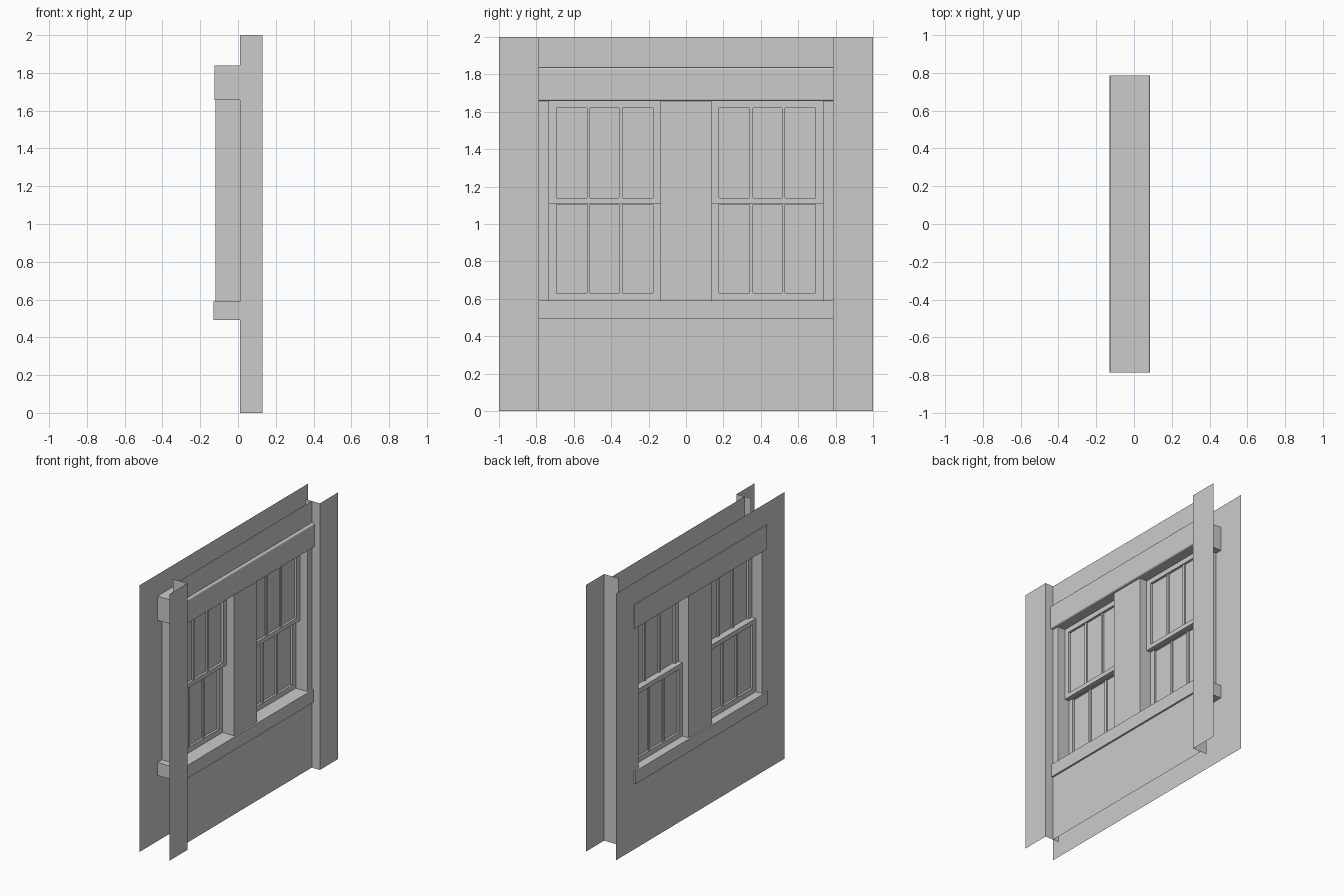
import bpy, bmesh

if "Cube" in bpy.data.objects:
    bpy.data.objects.remove(bpy.data.objects["Cube"])

X_OUT, X_IN, X_PIER = -0.118, 0.063, 0.13   # depth of the outer skin, inner skin, piers
Y_BAY, Y_REV, Y_MUL = 0.785, 0.733, 0.137   # half widths of bay, opening, mullion
Z_SILL, Z_HEAD = 0.59, 1.657


def finish(name, bm):
    mesh = bpy.data.meshes.new(name)
    bm.to_mesh(mesh)
    bm.free()
    ob = bpy.data.objects.new(name, mesh)
    bpy.context.collection.objects.link(ob)
    return ob


def add_box(bm, x, y, z):
    v = [bm.verts.new((a, b, c)) for a in x for b in y for c in z]
    for f in ((0, 1, 3, 2), (4, 6, 7, 5), (0, 4, 5, 1), (2, 3, 7, 6), (0, 2, 6, 4), (1, 5, 7, 3)):
        bm.faces.new([v[i] for i in f])


def x_sheet(bm, x, y, z, facing):
    pts = [(x, y[0], z[0]), (x, y[1], z[0]), (x, y[1], z[1]), (x, y[0], z[1])]
    bm.faces.new([bm.verts.new(p) for p in pts[::facing]])


def y_sheet(bm, y, x, z, facing):
    pts = [(x[0], y, z[0]), (x[1], y, z[0]), (x[1], y, z[1]), (x[0], y, z[1])]
    bm.faces.new([bm.verts.new(p) for p in pts[::facing]])


def wall_skin(name, x, half, facing):
    # thin wall with a window opening
    bm = bmesh.new()
    x_sheet(bm, x, (-half, -Y_REV), (0, 2), facing)
    x_sheet(bm, x, (Y_REV, half), (0, 2), facing)
    x_sheet(bm, x, (-Y_REV, Y_REV), (0, 0.5), facing)
    x_sheet(bm, x, (-Y_REV, Y_REV), (1.83, 2), facing)
    finish(name, bm)


wall_skin("outer_wall", X_OUT, 1.0, -1)
wall_skin("inner_wall", X_IN, Y_BAY, 1)

# piers with their returns, and the window reveals
for side, tag in ((-1, "left"), (1, "right")):
    bm = bmesh.new()
    x_sheet(bm, X_PIER, sorted((side * Y_BAY, side)), (0, 2), 1)
    y_sheet(bm, side * Y_BAY, (0.01, X_PIER), (0, 2), side)
    finish("pier_" + tag, bm)
    bm = bmesh.new()
    y_sheet(bm, side * Y_REV, (X_OUT, X_IN), (Z_SILL, Z_HEAD), side)
    finish("reveal_" + tag, bm)

# header with rounded room-side edges
bm = bmesh.new()
add_box(bm, (-0.124, 0.085), (-Y_BAY, Y_BAY), (Z_HEAD, 1.838))
edges = [e for e in bm.edges if all(v.co.x > 0 for v in e.verts)
         and abs(e.verts[0].co.y - e.verts[1].co.y) > 1]
bmesh.ops.bevel(bm, geom=edges, offset=0.011, segments=3, profile=0.5, affect='EDGES')
finish("header", bm)

# sill and central mullion
bm = bmesh.new()
add_box(bm, (-0.13, 0.076), (-Y_BAY, Y_BAY), (0.492, Z_SILL))
finish("sill", bm)
bm = bmesh.new()
add_box(bm, (X_OUT, X_IN), (-Y_MUL, Y_MUL), (Z_SILL, Z_HEAD))
finish("mullion", bm)


def sash(name, x, y, z, opening):
    # frame, two glazing bars and a pane
    w = 0.04
    iy = (y[0] + w, y[1] - w)
    bm = bmesh.new()
    add_box(bm, x, (y[0], iy[0]), z)
    add_box(bm, x, (iy[1], y[1]), z)
    add_box(bm, x, iy, (z[0], opening[0]))
    add_box(bm, x, iy, (opening[1], z[1]))
    mid = (x[0] + x[1]) / 2
    for i in (1, 2):
        c = iy[0] + (iy[1] - iy[0]) * i / 3
        add_box(bm, (mid - 0.011, mid + 0.011), (c - 0.009, c + 0.009), opening)
    finish(name + "_frame", bm)
    bm = bmesh.new()
    x_sheet(bm, mid, iy, opening, 1)
    finish(name + "_pane", bm)


# double-hung windows
for tag, y in (("left", (-Y_REV, -Y_MUL)), ("right", (Y_MUL, Y_REV))):
    sash("upper_sash_" + tag, (-0.033, 0.002), y, (1.107, Z_HEAD), (1.14, 1.62))
    sash("lower_sash_" + tag, (-0.066, -0.033), y, (Z_SILL, 1.14), (0.63, 1.105))
